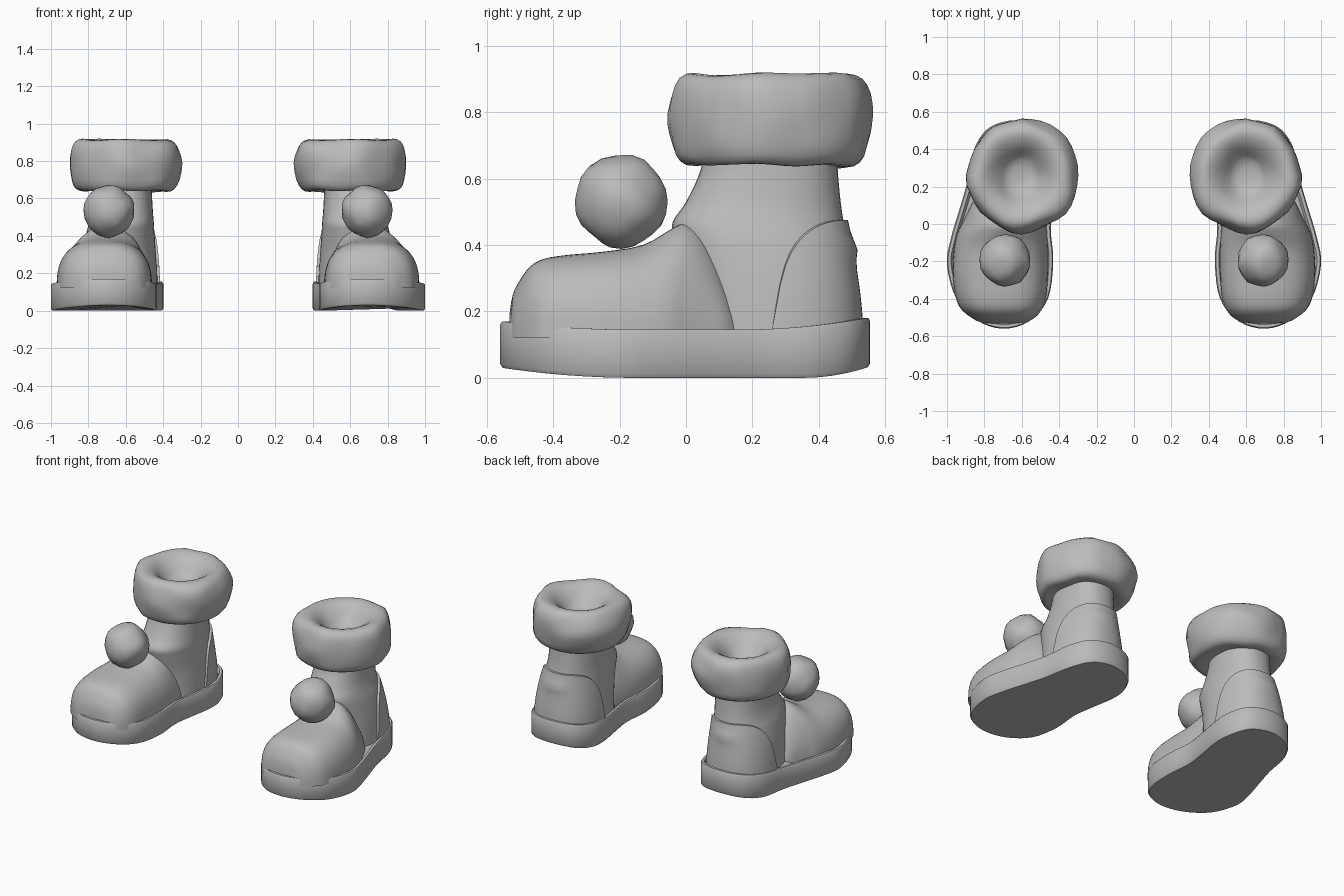
import bpy, bmesh, math
from mathutils import Vector, noise

if "Cube" in bpy.data.objects:
    bpy.data.objects.remove(bpy.data.objects["Cube"])

felt = bpy.data.materials.new("plain_grey")
felt.diffuse_color = (0.5, 0.5, 0.5, 1)
felt.use_nodes = True
felt.node_tree.nodes["Principled BSDF"].inputs["Base Color"].default_value = felt.diffuse_color


def spline(pts, steps, closed=False):
    """Catmull-Rom through points of any dimension."""
    n, out = len(pts), []
    for i in range(n if closed else n - 1):
        q = [pts[(i + k) % n] if closed else pts[min(max(i + k, 0), n - 1)]
             for k in (-1, 0, 1, 2)]
        for s in range(steps):
            t = s / steps
            out.append(tuple(0.5 * (2 * b + (c - a) * t + (2 * a - 5 * b + 4 * c - d) * t * t
                                    + (3 * b - a - 3 * c + d) * t ** 3)
                             for a, b, c, d in zip(*q)))
    return out if closed else out + [tuple(pts[-1])]


def spow(v, n):
    return math.copysign(abs(v) ** (2 / n), v)


def finish(name, bm, angle):
    """One boot's part, mirrored to make the pair."""
    bmesh.ops.recalc_face_normals(bm, faces=bm.faces)
    me = bpy.data.meshes.new(name)
    bm.to_mesh(me)
    bm.free()
    me.materials.append(felt)
    me.shade_smooth()
    me.set_sharp_from_angle(angle=math.radians(angle))
    ob = bpy.data.objects.new(name, me)
    bpy.context.collection.objects.link(ob)
    ob.modifiers.new("pair", 'MIRROR').use_mirror_merge = False


def loft(name, rings, closed=True, caps=True, angle=40):
    bm = bmesh.new()
    rows = [[bm.verts.new(p) for p in r] for r in rings]
    n = len(rows[0])
    for a, b in zip(rows, rows[1:]):
        for i in range(n if closed else n - 1):
            j = (i + 1) % n
            bm.faces.new((a[i], a[j], b[j], b[i]))
    if caps:
        bm.faces.new(rows[0])
        bm.faces.new(rows[-1])
    finish(name, bm, angle)


# Sole: foot outline with a lifted toe and heel
outline = spline([(.70, -.56), (.84, -.515), (.95, -.40), (1.0, -.22), (.98, -.08),
                  (.93, .09), (.89, .23), (.855, .40), (.775, .515), (.63, .555),
                  (.48, .515), (.412, .41), (.40, .29), (.425, .13), (.445, -.02),
                  (.432, -.2), (.46, -.40), (.56, -.52)], 4, True)


def sole_ring(inset, z):
    c = Vector((.68, 0))
    ring = []
    for i, p in enumerate(outline):
        a, b = Vector(outline[i - 1]), Vector(outline[(i + 1) % len(outline)])
        d = (b - a).normalized()
        q = Vector(p) + inset * Vector((-d.y, d.x))
        ring.append((q.x, q.y, z(p[1])))
    return ring


def bottom(y):
    return .03 * max(0, (-.15 - y) / .41) ** 2 + .03 * max(0, (y - .35) / .2) ** 2


def top(y):
    return .145 + .025 * max(0, (-.15 - y) / .41) ** 2 + .035 * max(0, (y - .15) / .4) ** 2


loft("sole", [sole_ring(.008, bottom), sole_ring(0, lambda y: bottom(y) + .012),
              sole_ring(0, lambda y: top(y) - .01), sole_ring(.006, top),
              sole_ring(.022, top), sole_ring(.035, lambda y: top(y) - .02)])

# Vamp: arched sections from toe to instep (y, left, right, top, squareness)
vamp = spline([(-.532, .63, .77, .19, 2.2), (-.522, .57, .83, .25, 2.4),
               (-.50, .53, .87, .295, 2.6), (-.47, .502, .91, .335, 2.7),
               (-.43, .48, .94, .358, 2.7), (-.36, .465, .96, .37, 2.7),
               (-.25, .46, .97, .38, 2.6), (-.13, .46, .962, .40, 2.3),
               (-.05, .465, .945, .445, 2.0), (0, .47, .92, .465, 1.9),
               (.06, .475, .89, .43, 1.9), (.12, .48, .86, .32, 2.0),
               (.16, .49, .82, .2, 2.0)], 3)
loft("vamp", [[((l + r) / 2 + (r - l) / 2 * spow(math.cos(t), n), y,
                .12 + (h - .12) * spow(math.sin(t), n))
               for t in (math.pi * k / 28 for k in range(29))]
              for y, l, r, h, n in vamp], angle=50)

# Shaft: horizontal sections (z, left, right, front, back)
shaft = spline([(.12, .43, .85, 0, .522), (.22, .433, .843, 0, .515),
                (.32, .44, .83, -.01, .502), (.42, .447, .81, -.035, .485),
                (.47, .45, .795, -.04, .475), (.53, .455, .78, 0, .466),
                (.63, .46, .77, .045, .457), (.74, .46, .77, .06, .455)], 4)


def shaft_point(z, t, off=0):
    for a, b in zip(shaft, shaft[1:]):
        if z <= b[0]:
            break
    f = (z - a[0]) / (b[0] - a[0])
    l, r, y0, y1 = (u + (v - u) * f for u, v in zip(a[1:], b[1:]))
    return ((l + r) / 2 + ((r - l) / 2 + off) * spow(math.cos(t), 2.3),
            (y0 + y1) / 2 + ((y1 - y0) / 2 + off) * spow(math.sin(t), 2.3), z)


loft("shaft", [[shaft_point(s[0], math.tau * k / 40) for k in range(40)] for s in shaft])

# Heel counter: raised shell with a curved top edge and a small rear bulge
rows = []
for j in range(14):
    row = []
    for k in range(37):
        t = math.pi * k / 36
        y = shaft_point(.3, t)[1]
        u = min(1, max(0, (.495 - y) / .235))
        edge = .15 + .325 * math.sqrt(1 - u * u)
        z = .12 + (edge - .12) * min(j, 12) / 12
        bulge = .012 * math.exp(-((t - math.pi / 2) / .35) ** 2 - ((z - .39) / .03) ** 2)
        row.append(shaft_point(z, t, -.01 if j == 13 else .014 + bulge))
    rows.append(row)
loft("heel_counter", rows, closed=False, caps=False)

# Fluffy cuff: revolved profile (radius, z) with soft lumps and a sunken opening
cuff = spline([(.13, .66), (.20, .643), (.245, .64), (.275, .67), (.29, .73), (.295, .79),
               (.286, .855), (.262, .9), (.22, .915), (.17, .895), (.125, .85),
               (.08, .805), (.02, .79)], 2)
rings = []
for r, z in cuff:
    ring = []
    for k in range(36):
        t = math.tau * k / 36
        p = Vector((.6 + r * math.cos(t), .257 + 1.035 * r * math.sin(t), z))
        lump = .02 * noise.noise(p * 7)
        ring.append((p.x + lump * math.cos(t), p.y + lump * math.sin(t),
                     p.z + .5 * lump))
    rings.append(ring)
loft("fur_cuff", rings, angle=80)

# Pompom: lumpy ball on the instep
bm = bmesh.new()
bmesh.ops.create_icosphere(bm, subdivisions=3, radius=.138)
for v in bm.verts:
    v.co *= 1 + .09 * noise.noise(v.co * 13 + Vector((3.1, 1.7, .4)))
    v.co = Vector((.69 + v.co.x * .98, -.195 + v.co.y, .533 + v.co.z * 1.02))
finish("pompom", bm, 80)
